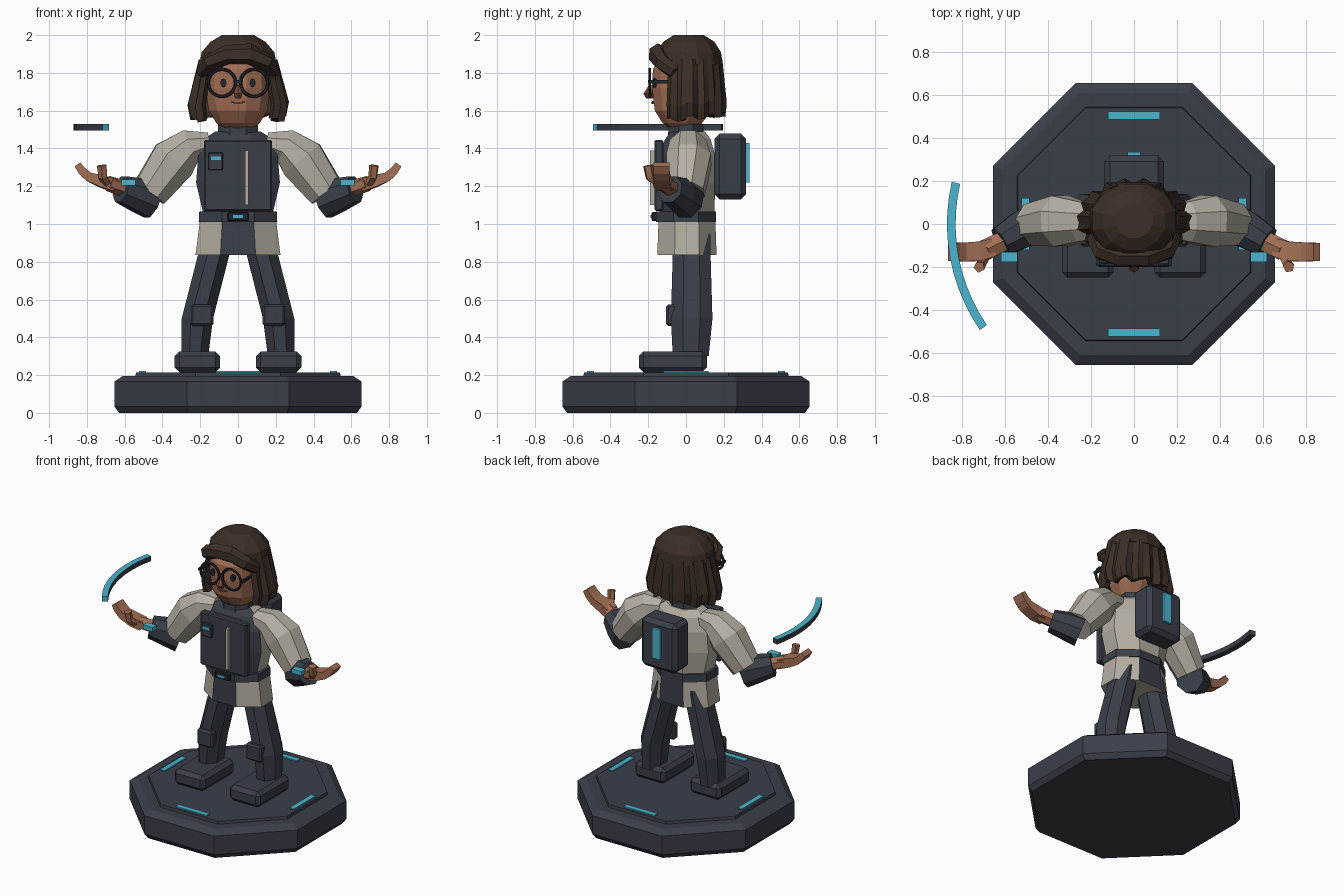
import bpy, bmesh, math
from mathutils import Vector

if "Cube" in bpy.data.objects:
    bpy.data.objects.remove(bpy.data.objects["Cube"])


def material(name, r, g, b):
    m = bpy.data.materials.new(name)
    m.diffuse_color = (r, g, b, 1)
    m.use_nodes = True
    m.node_tree.nodes["Principled BSDF"].inputs["Base Color"].default_value = m.diffuse_color
    return m


SLATE = material("slate", 0.042, 0.050, 0.066)
CLOTH = material("light cloth", 0.46, 0.425, 0.36)
CYAN = material("cyan", 0.07, 0.46, 0.62)
SKIN = material("skin", 0.37, 0.16, 0.09)
HAIR = material("hair brown", 0.045, 0.028, 0.020)
FRAME = material("dark frame", 0.016, 0.019, 0.028)
LIP = material("nose and lip brown", 0.21, 0.075, 0.04)


def finish(name, bm, *mats):
    bmesh.ops.recalc_face_normals(bm, faces=bm.faces)
    me = bpy.data.meshes.new(name)
    bm.to_mesh(me)
    bm.free()
    for m in mats:
        me.materials.append(m)
    ob = bpy.data.objects.new(name, me)
    bpy.context.collection.objects.link(ob)
    return ob


def skin_rings(bm, rings, closed=True, caps=True):
    vs = [[bm.verts.new(p) for p in r] for r in rings]
    n = len(vs[0])
    for a, b in zip(vs, vs[1:]):
        for i in range(n if closed else n - 1):
            j = (i + 1) % n
            bm.faces.new((a[i], a[j], b[j], b[i]))
    if caps:
        bm.faces.new(vs[0])
        bm.faces.new(vs[-1])


def stack(name, levels, n, *mats, rule=None):
    """Upright form; levels are (z, cx, cy, half width, half depth)."""
    bm = bmesh.new()
    k = 1 / math.cos(math.pi / n)
    ang = [2 * math.pi * (i + 0.5) / n for i in range(n)]
    skin_rings(bm, [[(cx + rx * k * math.cos(a), cy + ry * k * math.sin(a), z)
                     for a in ang] for z, cx, cy, rx, ry in levels])
    bmesh.ops.recalc_face_normals(bm, faces=bm.faces)
    if rule:
        for f in bm.faces:
            f.material_index = rule(f.normal)
    return finish(name, bm, *mats)


def tube(name, path, n, mat):
    """Limb along a path of (x, y, z, side radius, up radius)."""
    bm = bmesh.new()
    pts = [Vector(p[:3]) for p in path]
    k = 1 / math.cos(math.pi / n)
    rings = []
    for i, p in enumerate(pts):
        d = (pts[min(i + 1, len(pts) - 1)] - pts[max(i - 1, 0)]).normalized()
        side = d.cross(Vector((0, 0, 1))).normalized()
        up = side.cross(d)
        rings.append([p + side * path[i][3] * k * math.cos(a) + up * path[i][4] * k * math.sin(a)
                      for a in (2 * math.pi * (j + 0.5) / n for j in range(n))])
    skin_rings(bm, rings)
    return finish(name, bm, mat)


def box(name, x, y, z, mat, bevel=0):
    """Block between the (low, high) limits on each axis."""
    bm = bmesh.new()
    bmesh.ops.create_cube(bm, size=1)
    for v in bm.verts:
        v.co = [(a + b) / 2 + c * (b - a) for c, (a, b) in zip(v.co, (x, y, z))]
    if bevel:
        bmesh.ops.bevel(bm, geom=bm.edges[:], offset=bevel, segments=1, affect='EDGES')
    return finish(name, bm, mat)


# Octagonal plinth with lit strips
stack("plinth", [(0, 0, 0, .63, .63), (.035, 0, 0, .655, .655),
                 (.165, 0, 0, .655, .655), (.195, 0, 0, .61, .61)], 8, SLATE)
stack("plinth_top", [(.19, 0, 0, .545, .545), (.213, 0, 0, .54, .54)], 8, SLATE)
for s in (-1, 1):
    c = .505 * s
    box("plinth_strip", (-.12, .12), (c - .018, c + .018), (.212, .221), CYAN)
    box("plinth_strip", (c - .018, c + .018), (-.12, .12), (.212, .221), CYAN)

# Legs, boots and knee pads
for s in (-1, 1):
    stack("leg", [(.30, .228 * s, .025, .07, .095), (.50, .215 * s, .03, .083, .11),
                  (.84, .128 * s, .03, .083, .10), (.95, .10 * s, .03, .08, .10)], 8, SLATE)
    c = .215 * s
    box("boot", (c - .12, c + .12), (-.25, .11), (.215, .325), SLATE, .025)
    c = .19 * s
    box("knee_pad", (c - .06, c + .06), (-.105, -.05), (.46, .575), SLATE, .012)

# Coat: skirt with dark front and back panels, belt, torso with dark front
stack("coat_skirt", [(.835, 0, .005, .225, .157), (1.03, 0, .005, .20, .15)], 8, CLOTH, SLATE,
      rule=lambda n: int(abs(n.y) > .9))
stack("belt", [(1.01, 0, 0, .208, .16), (1.065, 0, 0, .205, .16)], 8, SLATE)
stack("torso", [(1.06, 0, .005, .185, .145), (1.22, 0, .005, .222, .15),
                (1.36, 0, .005, .21, .15), (1.45, 0, .01, .18, .12),
                (1.49, 0, .01, .12, .09)], 8, CLOTH, SLATE, rule=lambda n: int(n.y < -.35))
stack("collar", [(1.44, 0, 0, .12, .105), (1.475, 0, 0, .105, .095), (1.53, 0, 0, .105, .09)], 8, SLATE)
box("vest_panel", (-.18, .18), (-.167, -.12), (1.07, 1.445), SLATE, .008)
box("zip", (.037, .055), (-.19, -.16), (1.10, 1.39), CLOTH)
box("chest_pocket", (-.157, -.08), (-.183, -.16), (1.285, 1.378), SLATE, .004)
box("pocket_light", (-.142, -.09), (-.19, -.181), (1.34, 1.358), CYAN)
box("buckle", (-.056, .056), (-.182, -.15), (1.015, 1.063), FRAME, .006)
box("buckle_light", (-.026, .026), (-.189, -.18), (1.032, 1.047), CYAN)

# Backpack
box("backpack", (-.14, .14), (.15, .318), (1.13, 1.478), SLATE, .028)
box("backpack_light", (-.03, .03), (.315, .335), (1.22, 1.43), CYAN)

# Arms with cupped hands
for s in (-1, 1):
    def limb(name, path, n, mat):
        tube(name, [(p[0] * s,) + p[1:] for p in path], n, mat)
    limb("sleeve", [(.15, .01, 1.435, .07, .05), (.25, .01, 1.415, .095, .09),
                    (.34, .015, 1.34, .118, .122), (.47, 0, 1.165, .095, .095)], 8, CLOTH)
    limb("cuff", [(.455, .01, 1.125, .09, .095), (.53, -.03, 1.155, .085, .088),
                  (.62, -.085, 1.185, .07, .07)], 8, SLATE)
    limb("wrist", [(.58, -.065, 1.18, .045, .04), (.69, -.12, 1.215, .048, .035)], 6, SKIN)
    limb("hand", [(.66, -.11, 1.205, .042, .032), (.72, -.127, 1.225, .045, .032),
                  (.79, -.13, 1.25, .044, .024), (.825, -.13, 1.28, .043, .022),
                  (.85, -.13, 1.315, .042, .018)], 4, SKIN)
    limb("thumb", [(.695, -.15, 1.215, .02, .02), (.715, -.19, 1.25, .02, .02),
                   (.72, -.2, 1.31, .022, .022)], 5, SKIN)
    c = .58 * s
    box("wrist_light", (c - .038, c + .038), (-.176, -.13), (1.205, 1.235), CYAN)

# Head and neck
stack("head", [(1.50, 0, -.01, .08, .07), (1.535, 0, -.02, .115, .105), (1.60, 0, -.015, .155, .15),
               (1.72, 0, -.01, .172, .17), (1.82, 0, -.01, .17, .165), (1.91, 0, -.01, .12, .11)],
      12, SKIN)

# Hair: crown, swept fringe and rippled bob
stack("hair_crown", [(1.845, 0, .02, .205, .175), (1.91, 0, .015, .192, .17),
                     (1.965, 0, .015, .145, .135), (2.0, 0, .015, .085, .08)], 12, HAIR)
tube("fringe", [(-.19, -.06, 1.80, .03, .03), (-.15, -.125, 1.855, .04, .04),
                (-.06, -.15, 1.895, .045, .045), (.06, -.15, 1.90, .045, .05),
                (.15, -.125, 1.855, .04, .04), (.19, -.06, 1.80, .03, .03)], 6, HAIR)
bm = bmesh.new()
COLS = 29
rings = []
for t in (0, .35, .75, 1):
    ring = []
    for i in range(COLS):
        a = math.radians(-42 + 264 * i / (COLS - 1))
        ripple = (0, .012, -.012, .010)[i % 4] * (.4 + t)
        bulge = .052 * min(t / .75, 1) - (.018 if t == 1 else 0)
        rx, ry = .205 + bulge + ripple, .17 + bulge * .25 + ripple
        z = 1.87 - t * (.30 + (.022 if i % 4 > 1 else 0) - .02 * math.sin(a))
        ring.append((rx * math.cos(a), .02 + ry * math.sin(a), z))
    rings.append(ring)
skin_rings(bm, rings, closed=False, caps=False)
bob = finish("hair_bob", bm, HAIR)
thick = bob.modifiers.new("thickness", 'SOLIDIFY')
thick.thickness = .04
thick.offset = -1 if bob.data.polygons[COLS // 2].normal.y > 0 else 1

# Round glasses, eyes, nose and mouth
for s in (-1, 1):
    bpy.ops.mesh.primitive_torus_add(major_radius=.072, minor_radius=.009, major_segments=20,
                                     minor_segments=6, location=(.085 * s, -.192, 1.747),
                                     rotation=(math.pi / 2, 0, 0))
    rim = bpy.context.object
    rim.name = "glasses_rim"
    rim.data.materials.append(FRAME)
    c = .166 * s
    box("glasses_arm", (c - .008, c + .008), (-.195, -.02), (1.745, 1.762), FRAME)
    bpy.ops.mesh.primitive_cylinder_add(vertices=10, radius=.019, depth=.02,
                                        location=(.077 * s, -.166, 1.747),
                                        rotation=(math.pi / 2, 0, 0))
    eye = bpy.context.object
    eye.name = "eye"
    eye.scale = (.85, 1.25, 1)
    eye.data.materials.append(FRAME)
box("glasses_bridge", (-.018, .018), (-.2, -.184), (1.747, 1.763), FRAME)
stack("nose", [(1.665, 0, -.19, .014, .018), (1.69, 0, -.197, .023, .025),
               (1.735, 0, -.18, .010, .014)], 6, LIP)
tube("mouth", [(-.036, -.172, 1.648, .006, .003), (-.015, -.178, 1.640, .006, .004),
               (.015, -.178, 1.640, .006, .004), (.036, -.172, 1.648, .006, .003)], 4, LIP)

# Floating arc: dark band with lit top and ends
bm = bmesh.new()
rings = []
for i in range(11):
    a = math.radians(167 + 47.5 * i / 10)
    rings.append([(r * math.cos(a), r * math.sin(a), z)
                  for r, z in ((.83, 1.495), (.87, 1.495), (.87, 1.53), (.83, 1.53))])
skin_rings(bm, rings)
bmesh.ops.recalc_face_normals(bm, faces=bm.faces)
low_end = Vector((math.sin(a) * -1, math.cos(a), 0))
for f in bm.faces:
    f.material_index = int(f.normal.z > .9 or f.normal.dot(low_end) > .97)
finish("floating_arc", bm, SLATE, CYAN)
